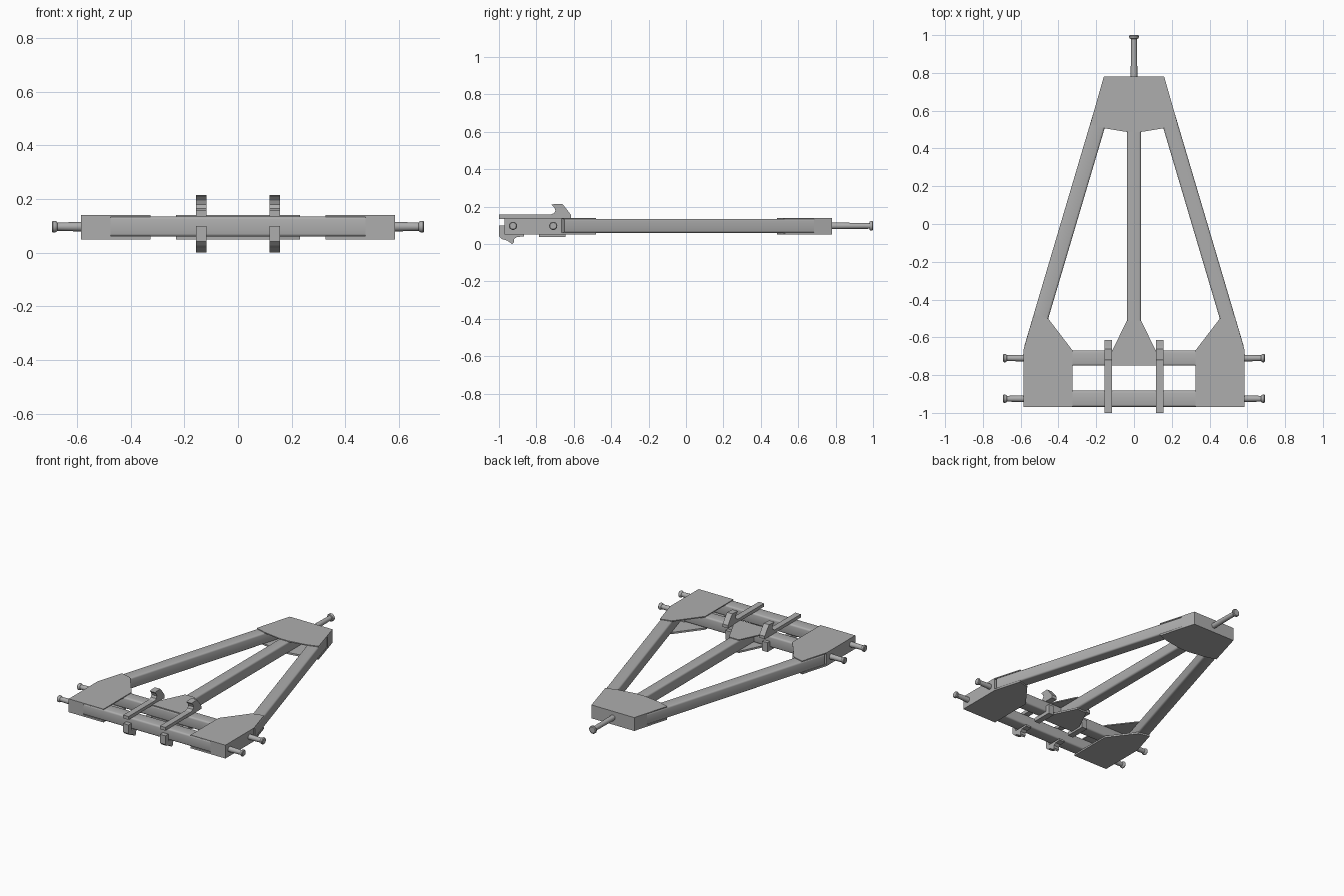
import bpy, bmesh, math
from mathutils import Vector, Matrix

if "Cube" in bpy.data.objects:
    bpy.data.objects.remove(bpy.data.objects["Cube"], do_unlink=True)

steel = bpy.data.materials.new("steel_grey")
steel.use_nodes = True
GREY = (0.42, 0.42, 0.42, 1)
steel.diffuse_color = GREY
steel.node_tree.nodes["Principled BSDF"].inputs["Base Color"].default_value = GREY

BOTTOM, TOP = 0.05, 0.14          # full frame height
LOW, HIGH = 0.06, 0.135           # beam height
MID = 0.097


def finish(bm, name):
    bmesh.ops.recalc_face_normals(bm, faces=bm.faces)
    mesh = bpy.data.meshes.new(name)
    bm.to_mesh(mesh)
    bm.free()
    mesh.materials.append(steel)
    obj = bpy.data.objects.new(name, mesh)
    bpy.context.collection.objects.link(obj)
    return obj


def smooth(obj, angle):
    bpy.ops.object.select_all(action='DESELECT')
    obj.select_set(True)
    bpy.context.view_layer.objects.active = obj
    bpy.ops.object.shade_smooth_by_angle(angle=math.radians(angle))


def extrude(name, points, vector):
    """Solid made by sweeping a flat outline along a vector."""
    bm = bmesh.new()
    face = bm.faces.new([bm.verts.new(p) for p in points])
    moved = bmesh.ops.extrude_face_region(bm, geom=[face])["geom"]
    verts = [v for v in moved if isinstance(v, bmesh.types.BMVert)]
    bmesh.ops.translate(bm, verts=verts, vec=vector)
    if face.is_valid and not any(len(e.link_faces) > 1 for e in face.edges):
        bm.faces.new(face.verts)
    return finish(bm, name)


def slab(name, outline, z0, z1):
    return extrude(name, [(x, y, z0) for x, y in outline], (0, 0, z1 - z0))


def mirror_x(outline):
    return [(-x, y) for x, y in outline]


def beam(name, start, end, width):
    """Square tube with rounded long edges."""
    a, b = Vector((*start, (LOW + HIGH) / 2)), Vector((*end, (LOW + HIGH) / 2))
    axis = b - a
    bm = bmesh.new()
    bmesh.ops.create_cube(bm, size=1)
    bmesh.ops.scale(bm, vec=(axis.length, width, HIGH - LOW), verts=bm.verts)
    long_edges = [e for e in bm.edges
                  if abs(e.verts[0].co.x - e.verts[1].co.x) > 0.01]
    bmesh.ops.bevel(bm, geom=long_edges, offset=0.011, segments=3,
                    profile=0.5, affect='EDGES')
    turn = Matrix.Rotation(math.atan2(axis.y, axis.x), 4, 'Z')
    bm.transform(Matrix.Translation((a + b) / 2) @ turn)
    smooth(finish(bm, name), 40)


def pin(name, base, direction, length, radius, head):
    """Tapered shaft with a chamfered round head."""
    profile = [(0, 0), (radius, 0), (radius * 0.85, length - 0.02),
               (head * 0.85, length - 0.018), (head, length - 0.012),
               (head, length - 0.004), (head * 0.8, length), (0, length)]
    bm = bmesh.new()
    verts = [bm.verts.new((r, 0, h)) for r, h in profile]
    edges = [bm.edges.new(pair) for pair in zip(verts, verts[1:])]
    bmesh.ops.spin(bm, geom=verts + edges, cent=(0, 0, 0), axis=(0, 0, 1),
                   angle=math.tau, steps=16)
    bmesh.ops.remove_doubles(bm, verts=bm.verts, dist=0.0001)
    turn = Vector(direction).to_track_quat('Z', 'Y').to_matrix().to_4x4()
    bm.transform(Matrix.Translation(base) @ turn)
    smooth(finish(bm, name), 35)


def plate_pair(name, outline):
    slab(name + "_top_plate", outline, HIGH - 0.002, TOP)
    slab(name + "_bottom_plate", outline, BOTTOM, LOW + 0.002)


# Beams
beam("front_beam", (-0.5, -0.925), (0.5, -0.925), 0.085)
beam("second_beam", (-0.5, -0.71), (0.5, -0.71), 0.08)
beam("centre_beam", (0, -0.72), (0, 0.7), 0.075)

# Gusset plates at the back and the middle
plate_pair("back", [(-0.16, 0.78), (0.16, 0.78), (0.231, 0.53), (0.157, 0.507),
                    (0.035, 0.487), (-0.035, 0.487), (-0.157, 0.507),
                    (-0.231, 0.53)])
slab("back_block", [(-0.16, 0.78), (0.16, 0.78), (0.187, 0.685),
                    (-0.187, 0.685)], BOTTOM, TOP)
plate_pair("centre", [(-0.12, -0.748), (0.12, -0.748), (0.115, -0.67),
                      (0.037, -0.51), (-0.037, -0.51), (-0.115, -0.67)])

# Corner gussets, slanted beams, side pins and hooks on both sides
corner = [(0.585, -0.97), (0.585, -0.665), (0.531, -0.48), (0.455, -0.5),
          (0.325, -0.67), (0.325, -0.97)]
block = [(0.475, -0.97), (0.585, -0.97), (0.585, -0.665), (0.475, -0.665)]
hook = [(-1, 0.135), (-1, 0.157), (-0.725, 0.157), (-0.705, 0.165),
        (-0.698, 0.18), (-0.703, 0.195), (-0.72, 0.212), (-0.662, 0.215),
        (-0.645, 0.195), (-0.615, 0.155), (-0.615, 0.135)]
claw = [(-1, 0.1), (-0.968, 0.1), (-0.968, 0.052), (-0.865, 0.052),
        (-0.865, 0.04), (-0.905, 0.038), (-0.92, 0.025), (-0.92, 0.008),
        (-0.93, 0), (-0.955, 0.018), (-0.985, 0.027), (-1, 0.042)]
clip = [(-0.785, 0.037), (-0.785, 0.062), (-0.672, 0.062), (-0.672, 0.1),
        (-0.645, 0.1), (-0.645, 0.037)]

for side, s in (("left", 1), ("right", -1)):
    plate_pair(side + "_corner", corner if s > 0 else mirror_x(corner))
    slab(side + "_corner_block", block if s > 0 else mirror_x(block),
         BOTTOM, TOP)
    beam(side + "_slanted_beam", (s * 0.543, -0.66), (s * 0.143, 0.69), 0.08)
    for label, y in (("front", -0.925), ("rear", -0.71)):
        pin(f"{side}_{label}_pin", (s * 0.58, y, MID), (s, 0, 0),
            0.113, 0.018, 0.022)
    for part, outline in (("hook", hook), ("claw", claw), ("clip", clip)):
        extrude(f"{side}_{part}", [(s * 0.137 - 0.02, y, z) for y, z in outline],
                (0.04, 0, 0))

# Back coupling pin
pin("back_pin", (0, 0.775, MID), (0, 1, 0), 0.225, 0.018, 0.026)
